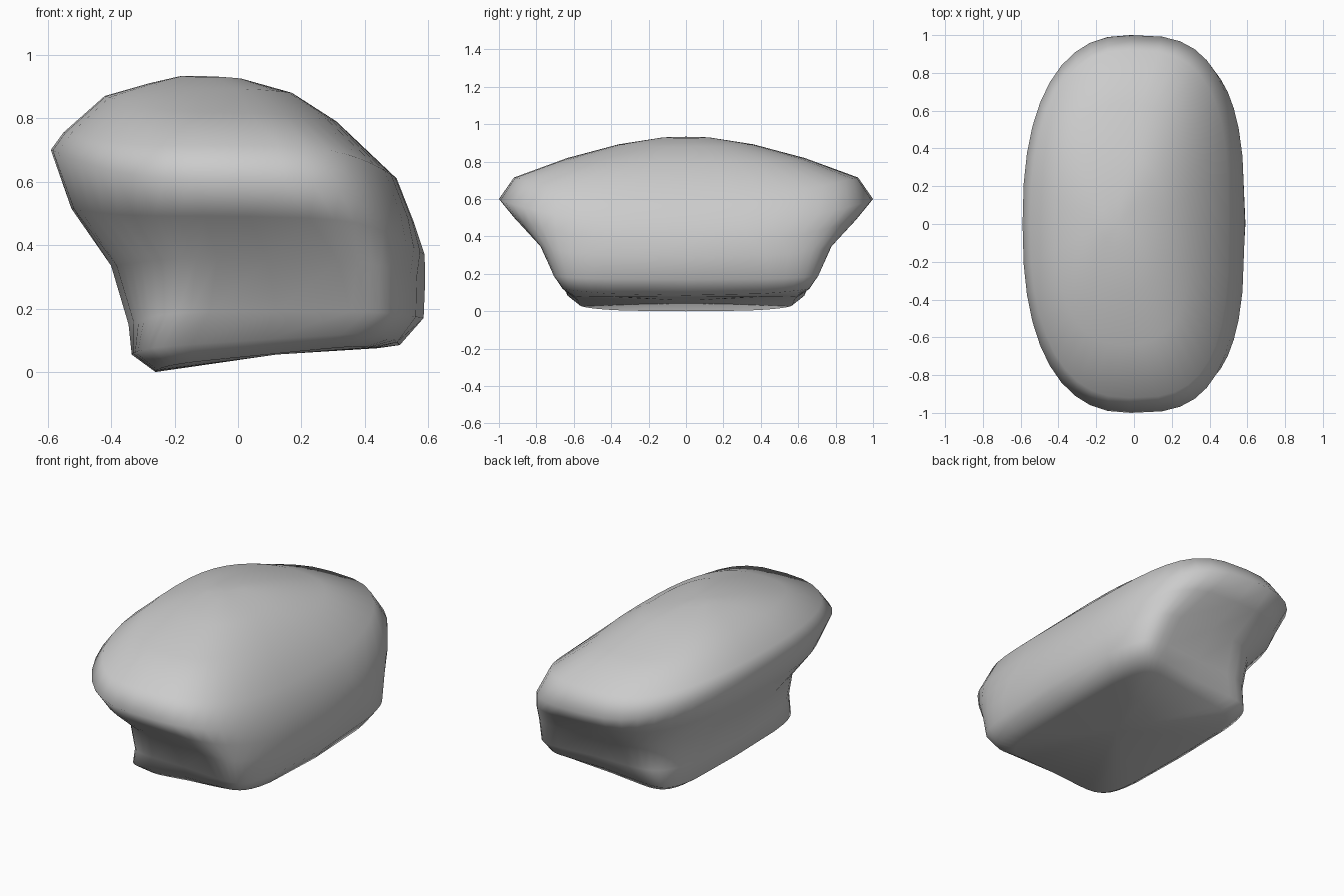
import bpy
import bmesh
import math

if "Cube" in bpy.data.objects:
    bpy.data.objects.remove(bpy.data.objects["Cube"])

SEGMENTS = 40

# Rings, bottom to top: left x, left z, right x, right z, half length,
# end z left, end z right, squareness left, squareness right, taper left, taper right, end pinch
RINGS = [
    (-0.26, 0.00, 0.44, 0.075, 0.60, 0.02, 0.09, 6.0, 6.0, 0.00, 0.05, 0.04),
    (-0.335, 0.055, 0.51, 0.085, 0.68, 0.075, 0.13, 6.5, 7.0, 0.02, 0.05, 0.07),
    (-0.345, 0.15, 0.585, 0.17, 0.73, 0.19, 0.19, 5.5, 7.0, 0.12, 0.14, 0.06),
    (-0.40, 0.335, 0.59, 0.29, 0.79, 0.37, 0.34, 4.0, 6.0, 0.18, 0.17, 0.03),
    (-0.525, 0.515, 0.588, 0.37, 0.91, 0.50, 0.48, 2.8, 4.0, 0.08, 0.12, 0.0),
    (-0.59, 0.70, 0.555, 0.47, 1.00, 0.62, 0.58, 2.4, 3.0, 0.0, 0.0, 0.0),
    (-0.55, 0.755, 0.50, 0.61, 0.92, 0.715, 0.715, 2.4, 3.0, 0.0, 0.0, 0.0),
    (-0.42, 0.87, 0.31, 0.79, 0.64, 0.825, 0.81, 2.4, 2.7, 0.0, 0.0, 0.0),
    (-0.28, 0.91, 0.17, 0.88, 0.36, 0.895, 0.89, 2.3, 2.4, 0.0, 0.0, 0.0),
    (-0.18, 0.933, 0.01, 0.925, 0.12, 0.93, 0.93, 2.0, 2.0, 0.0, 0.0, 0.0),
]


def rounded(value, squareness):
    return math.copysign(abs(value) ** (2 / squareness), value)


def mix(a, b, t):
    return a + (b - a) * t


def add_ring(bm, xl, zl, xr, zr, half_y, zel, zer, sq_l, sq_r, tap_l, tap_r, pinch):
    verts = []
    for i in range(SEGMENTS):
        a = 2 * math.pi * i / SEGMENTS
        right = math.cos(a) > 0
        sq = sq_r if right else sq_l
        v = rounded(math.sin(a), sq)
        u = rounded(math.cos(a), sq) * (1 - (tap_r if right else tap_l) * v * v)
        t = (u + 1) / 2
        end = abs(v) ** 3
        z = mix(mix(zl, zr, t), mix(zel, zer, t), end)
        y = half_y * v * (1 - pinch * (1 - u * u) * end)
        if pinch:
            y *= 1 + 0.03 * u
        verts.append(bm.verts.new((mix(xl, xr, t), y, z)))
    return verts


# Loaf: narrow square base flaring into an overhanging, leaning domed crust
bm = bmesh.new()
rings = [add_ring(bm, *r) for r in RINGS]
for low, high in zip(rings, rings[1:]):
    for i in range(SEGMENTS):
        j = (i + 1) % SEGMENTS
        bm.faces.new((low[i], low[j], high[j], high[i]))

# Close the underside and the crown with fans
for ring, centre in ((rings[0], (0.12, 0, 0.055)), (rings[-1], (-0.08, 0, 0.932))):
    c = bm.verts.new(centre)
    for i in range(SEGMENTS):
        bm.faces.new((ring[i], ring[(i + 1) % SEGMENTS], c))

bmesh.ops.recalc_face_normals(bm, faces=bm.faces)
for f in bm.faces:
    f.smooth = True
mesh = bpy.data.meshes.new("bread_loaf")
bm.to_mesh(mesh)
bm.free()
loaf = bpy.data.objects.new("bread_loaf", mesh)
bpy.context.collection.objects.link(loaf)
